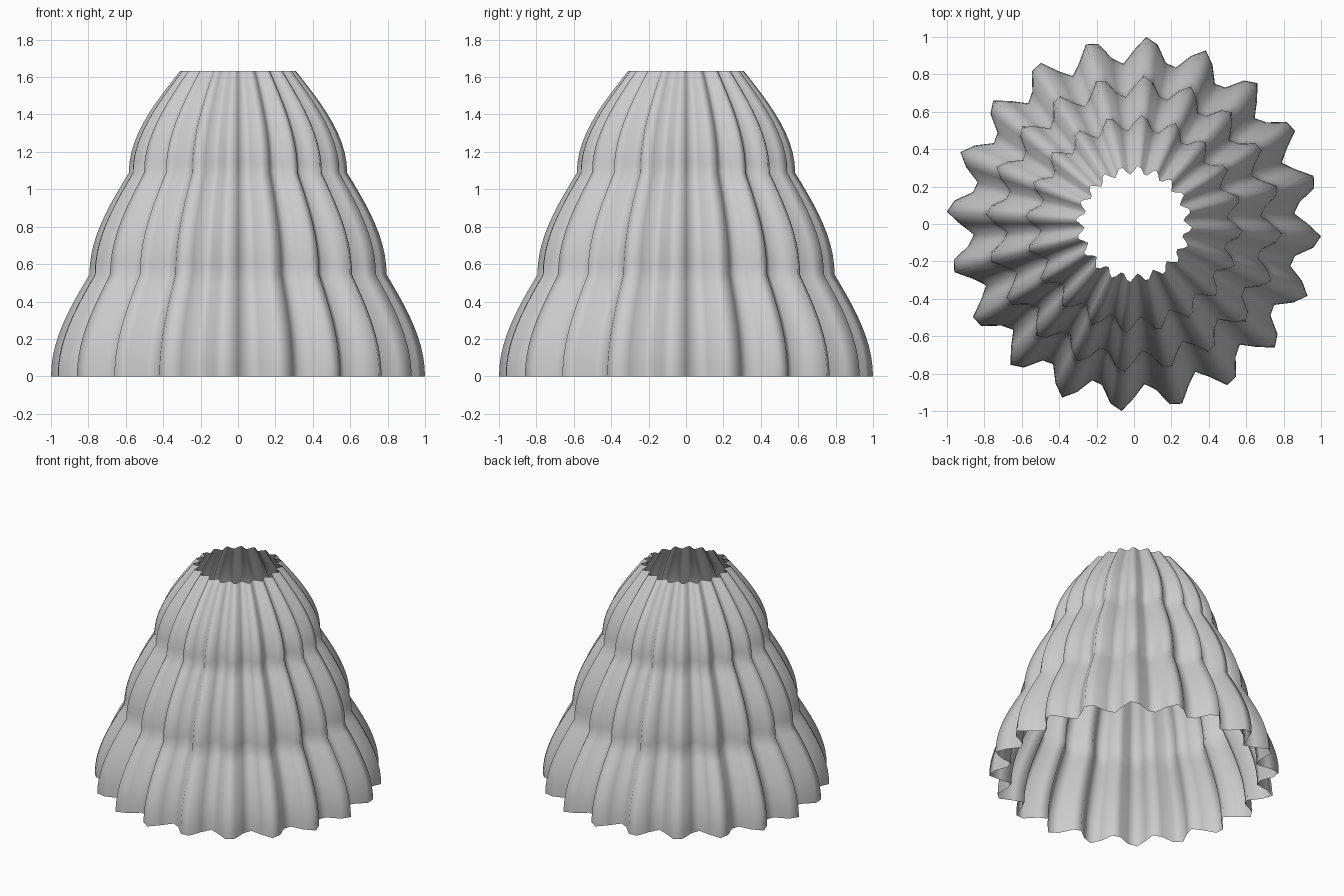
import bpy, bmesh
from math import sin, cos, pi

if "Cube" in bpy.data.objects:
    bpy.data.objects.remove(bpy.data.objects["Cube"])

SEGS, PLEATS, DEPTH = 96, 20, 0.08
TIER_H, RINGS = 0.544, 10
RADII = [0.93, 0.739, 0.543, 0.288]   # mean radius at each tier joint

# Profile: each tier starts upright and curves inwards
profile = [(RADII[0], 0.0)]
for t in range(3):
    for k in range(1, RINGS + 1):
        u = k / RINGS
        r = RADII[t] - (RADII[t] - RADII[t + 1]) * (1 - cos(u * pi / 2))
        profile.append((r, (t + u) * TIER_H))

# Pleated open shell
bm = bmesh.new()
rings = []
for r, z in profile:
    ring = []
    for i in range(SEGS):
        a = 2 * pi * i / SEGS
        p = r * (1 - DEPTH * sin(PLEATS * a))
        ring.append(bm.verts.new((p * cos(a), p * sin(a), z)))
    rings.append(ring)
for lo, hi in zip(rings, rings[1:]):
    for i in range(SEGS):
        j = (i + 1) % SEGS
        bm.faces.new((lo[i], lo[j], hi[j], hi[i])).smooth = True

mesh = bpy.data.meshes.new("pleated_shade")
bm.to_mesh(mesh)
bm.free()
shade = bpy.data.objects.new("pleated_shade", mesh)
bpy.context.collection.objects.link(shade)
